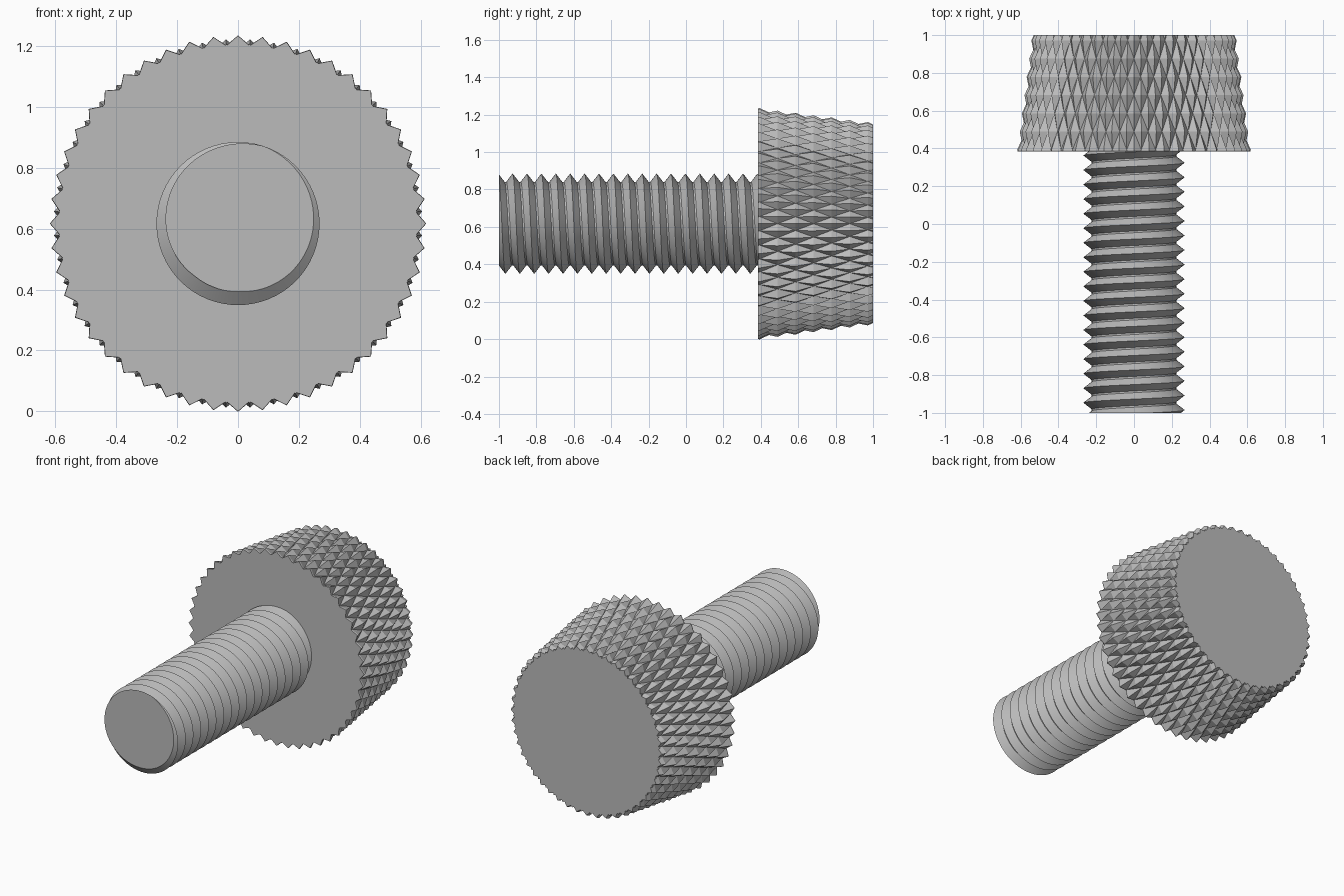
import bpy, bmesh
from math import sin, cos, pi, radians

cube = bpy.data.objects.get("Cube")
if cube:
    bpy.data.objects.remove(cube)

AXIS_Z = 0.617             # height of the screw axis
TIP, SHOULDER, BACK = -1.0, 0.385, 1.0

steel = bpy.data.materials.new("steel_grey")
steel.use_nodes = True
steel.diffuse_color = (0.5, 0.5, 0.5, 1)
steel.node_tree.nodes["Principled BSDF"].inputs["Base Color"].default_value = (0.5, 0.5, 0.5, 1)


def ring_point(bm, radius, angle, y):
    return bm.verts.new((radius * sin(angle), y, AXIS_Z + radius * cos(angle)))


def trim(bm, y, direction):
    """Cut everything beyond y and close the opening with a flat cap."""
    cut = bmesh.ops.bisect_plane(
        bm, geom=bm.verts[:] + bm.edges[:] + bm.faces[:], dist=1e-6,
        plane_co=(0, y, 0), plane_no=(0, direction, 0), clear_outer=True)
    rim = [e for e in cut["geom_cut"] if isinstance(e, bmesh.types.BMEdge)]
    bmesh.ops.edgeloop_fill(bm, edges=rim)


def finish(bm, name, start, end, smooth_angle=None):
    trim(bm, start, -1)
    trim(bm, end, 1)
    bmesh.ops.recalc_face_normals(bm, faces=bm.faces[:])
    mesh = bpy.data.meshes.new(name)
    bm.to_mesh(mesh)
    bm.free()
    mesh.materials.append(steel)
    obj = bpy.data.objects.new(name, mesh)
    bpy.context.collection.objects.link(obj)
    if smooth_angle:
        bpy.ops.object.select_all(action='DESELECT')
        obj.select_set(True)
        bpy.context.view_layer.objects.active = obj
        bpy.ops.object.shade_smooth_by_angle(angle=radians(smooth_angle))
    return obj


# Threaded shaft: a right-handed V profile swept along a helix
PITCH, SEGMENTS, TURNS = 0.077, 64, 22
CREST, ROOT = 0.268, 0.224
profile = [(0, CREST), (0.44, ROOT), (0.56, ROOT)]
first_crest = TIP - 0.004 - 2 * PITCH
bm = bmesh.new()
rows = []
for i in range(SEGMENTS * (TURNS + 1) + 1):
    turn = i / SEGMENTS
    rows.append([ring_point(bm, r, 2 * pi * turn, first_crest + PITCH * (turn + f))
                 for f, r in profile])
for i in range(SEGMENTS * TURNS):
    a = rows[i] + [rows[i + SEGMENTS][0]]
    b = rows[i + 1] + [rows[i + 1 + SEGMENTS][0]]
    for j in range(len(profile)):
        bm.faces.new((a[j], a[j + 1], b[j + 1], b[j]))
finish(bm, "threaded_shaft", TIP, SHOULDER + 0.01, 30)

# Tapered head: diamond knurl made of staggered four-sided pyramids
STEPS, HALF_LENGTH, DEPTH = 96, 0.0965, 0.032
FRONT_R, BACK_R = 0.6195, 0.54
bm = bmesh.new()
grid = []
for j in range(-1, 8):
    y = SHOULDER + 0.008 + j * HALF_LENGTH
    peak = FRONT_R + (BACK_R - FRONT_R) * (y - SHOULDER) / (BACK - SHOULDER)
    grid.append([ring_point(bm, peak - DEPTH * ((i + j) % 2), 2 * pi * i / STEPS, y)
                 for i in range(STEPS)])
for j in range(len(grid) - 1):
    for i in range(STEPS):
        n = (i + 1) % STEPS
        a, b, c, d = grid[j][i], grid[j][n], grid[j + 1][n], grid[j + 1][i]
        # split each cell along its groove
        if (i + j - 1) % 2 == 0:
            bm.faces.new((a, b, d))
            bm.faces.new((b, c, d))
        else:
            bm.faces.new((a, b, c))
            bm.faces.new((a, c, d))
finish(bm, "knurled_head", SHOULDER, BACK)
